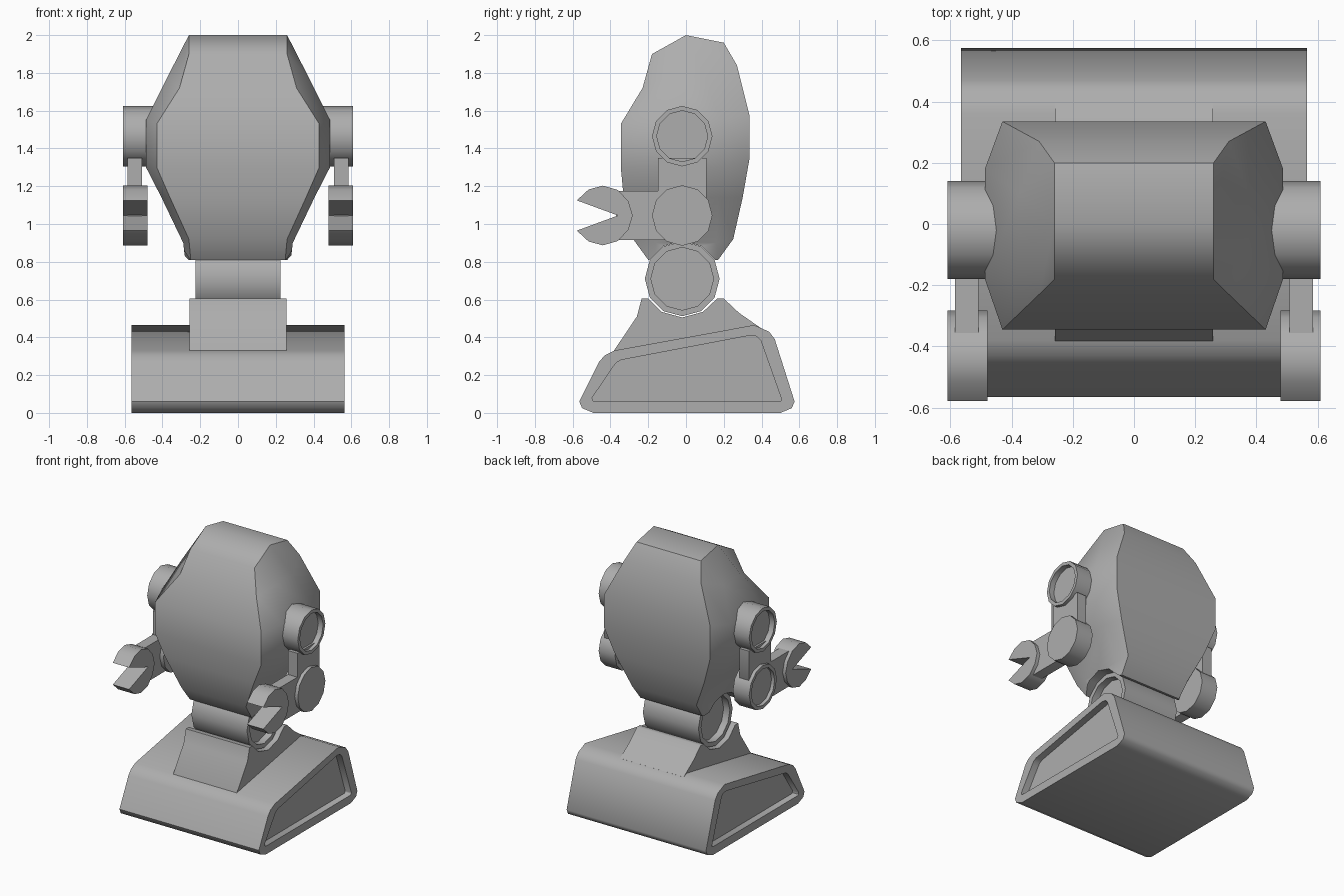
import bpy, bmesh, math

if "Cube" in bpy.data.objects:
    bpy.data.objects.remove(bpy.data.objects["Cube"])

grey = bpy.data.materials.new("dark_grey")
grey.diffuse_color = (0.42, 0.42, 0.42, 1)
grey.use_nodes = True
grey.node_tree.nodes["Principled BSDF"].inputs["Base Color"].default_value = grey.diffuse_color


def smooth(me):
    me.shade_smooth()
    me.set_sharp_from_angle(angle=math.radians(47.5))


def finish(name, bm):
    bmesh.ops.remove_doubles(bm, verts=bm.verts, dist=0.0005)
    bmesh.ops.recalc_face_normals(bm, faces=bm.faces)
    me = bpy.data.meshes.new(name)
    bm.to_mesh(me)
    bm.free()
    me.materials.append(grey)
    smooth(me)
    ob = bpy.data.objects.new(name, me)
    bpy.context.collection.objects.link(ob)
    return ob


def bridge(bm, a, b):
    n = len(a)
    for i in range(n):
        j = (i + 1) % n
        bm.faces.new((a[i], a[j], b[j], b[i]))


def prism(name, pts, x0, x1, inner=None, depth=0.05, recess=(0, 1)):
    """Extrude a (y, z) profile along x; optional recessed panel on the x0 / x1 ends."""
    bm = bmesh.new()

    def ring(p, x):
        return [bm.verts.new((x, y, z)) for y, z in p]

    ends = [ring(pts, x0), ring(pts, x1)]
    bridge(bm, *ends)
    for k, (x, s) in enumerate(((x0, 1), (x1, -1))):
        if inner and k in recess:
            rim, floor = ring(inner, x), ring(inner, x + s * depth)
            bridge(bm, ends[k], rim)
            bridge(bm, rim, floor)
            bm.faces.new(floor)
        else:
            bm.faces.new(ends[k])
    return finish(name, bm)


def circle(y, z, r, n=12):
    return [(y + r * math.cos(2 * math.pi * i / n), z + r * math.sin(2 * math.pi * i / n))
            for i in range(n)]


# Base wedge with recessed side panels
prism("base",
      [(-0.565, 0.06), (-0.55, 0.025), (-0.49, 0), (0.5, 0), (0.56, 0.025), (0.575, 0.06),
       (0.47, 0.39), (0.44, 0.43), (0.36, 0.465), (-0.38, 0.33), (-0.43, 0.305), (-0.46, 0.27)],
      -0.565, 0.565,
      [(-0.497, 0.08), (-0.495, 0.065), (-0.485, 0.06), (0.495, 0.06), (0.503, 0.065), (0.505, 0.075),
       (0.395, 0.385), (0.375, 0.405), (0.34, 0.41), (-0.345, 0.28), (-0.37, 0.265), (-0.385, 0.245)])

# Cradle that carries the neck
prism("neck_cradle",
      [(-0.38, 0.2), (-0.382, 0.329), (-0.26, 0.51), (-0.235, 0.605), (-0.2, 0.605), (-0.13, 0.535),
       (-0.02, 0.505), (0.09, 0.535), (0.165, 0.605), (0.2, 0.605), (0.28, 0.53), (0.395, 0.45),
       (0.38, 0.2)], -0.258, 0.258)

# Neck roller
prism("neck", circle(-0.02, 0.71, 0.198), -0.225, 0.225, circle(-0.02, 0.71, 0.166))

# Head: lofted eight-sided rings (front y,z / back y,z / end half-width / side half-width, z, y)
bm = bmesh.new()
rings = []
for yf, zf, yb, zb, w, ws, zs, ys in (
        (-0.18, 1.90, 0.20, 1.96, 0.26, 0.26, 2.00, 0.0),
        (-0.23, 1.72, 0.27, 1.84, 0.31, 0.375, 1.775, 0.10),
        (-0.345, 1.53, 0.335, 1.58, 0.43, 0.487, 1.55, 0.18),
        (-0.345, 1.30, 0.335, 1.34, 0.43, 0.487, 1.30, 0.18),
        (-0.33, 1.14, 0.30, 1.14, 0.36, 0.405, 1.14, 0.17),
        (-0.28, 0.92, 0.25, 0.92, 0.26, 0.29, 0.90, 0.16),
        (-0.20, 0.81, 0.17, 0.81, 0.25, 0.28, 0.81, 0.12)):
    half = [(w, yf, zf), (ws, -ys, zs), (ws, ys, zs), (w, yb, zb)]
    rings.append([bm.verts.new(p) for p in half + [(-x, y, z) for x, y, z in reversed(half)]])
for a, b in zip(rings, rings[1:]):
    bridge(bm, a, b)
t = rings[0]
bm.faces.new((t[0], t[1], t[6], t[7]))
bm.faces.new((t[2], t[3], t[4], t[5]))
bm.faces.new(rings[-1])
head = finish("head", bm)

# Arched notch in the head above the neck roller
cutter = prism("neck_notch_cutter", circle(-0.02, 0.71, 0.2), -0.6, 0.6)
cutter.hide_render = True
mod = head.modifiers.new("notch", 'BOOLEAN')
mod.operation, mod.object, mod.solver = 'DIFFERENCE', cutter, 'EXACT'
cut = bpy.data.meshes.new_from_object(head.evaluated_get(bpy.context.evaluated_depsgraph_get()))
head.modifiers.clear()
head.data = cut
smooth(cut)
bpy.data.objects.remove(cutter)

# Arms
claw = [(-0.282, 1.045), (-0.305, 1.12), (-0.36, 1.18), (-0.44, 1.203), (-0.515, 1.183),
        (-0.578, 1.125), (-0.36, 1.045), (-0.578, 0.965), (-0.515, 0.907), (-0.44, 0.887),
        (-0.36, 0.91), (-0.305, 0.97)]
for side, s in (("left", -1), ("right", 1)):
    def span(a, b):
        return sorted((s * a, s * b))
    prism(side + "_shoulder", circle(-0.02, 1.465, 0.16), *span(0.38, 0.61),
          circle(-0.02, 1.465, 0.135), 0.04, (int(s > 0),))
    prism(side + "_arm",
          [(-0.148, 1.35), (-0.148, 1.175), (-0.37, 1.175), (-0.37, 0.915), (-0.02, 0.915),
           (0.108, 1.045), (0.108, 1.35)], *span(0.508, 0.585))
    prism(side + "_elbow", circle(-0.02, 1.045, 0.16), *span(0.478, 0.61),
          circle(-0.02, 1.045, 0.135), 0.03, (0,))
    prism(side + "_claw", claw, *span(0.478, 0.61))
